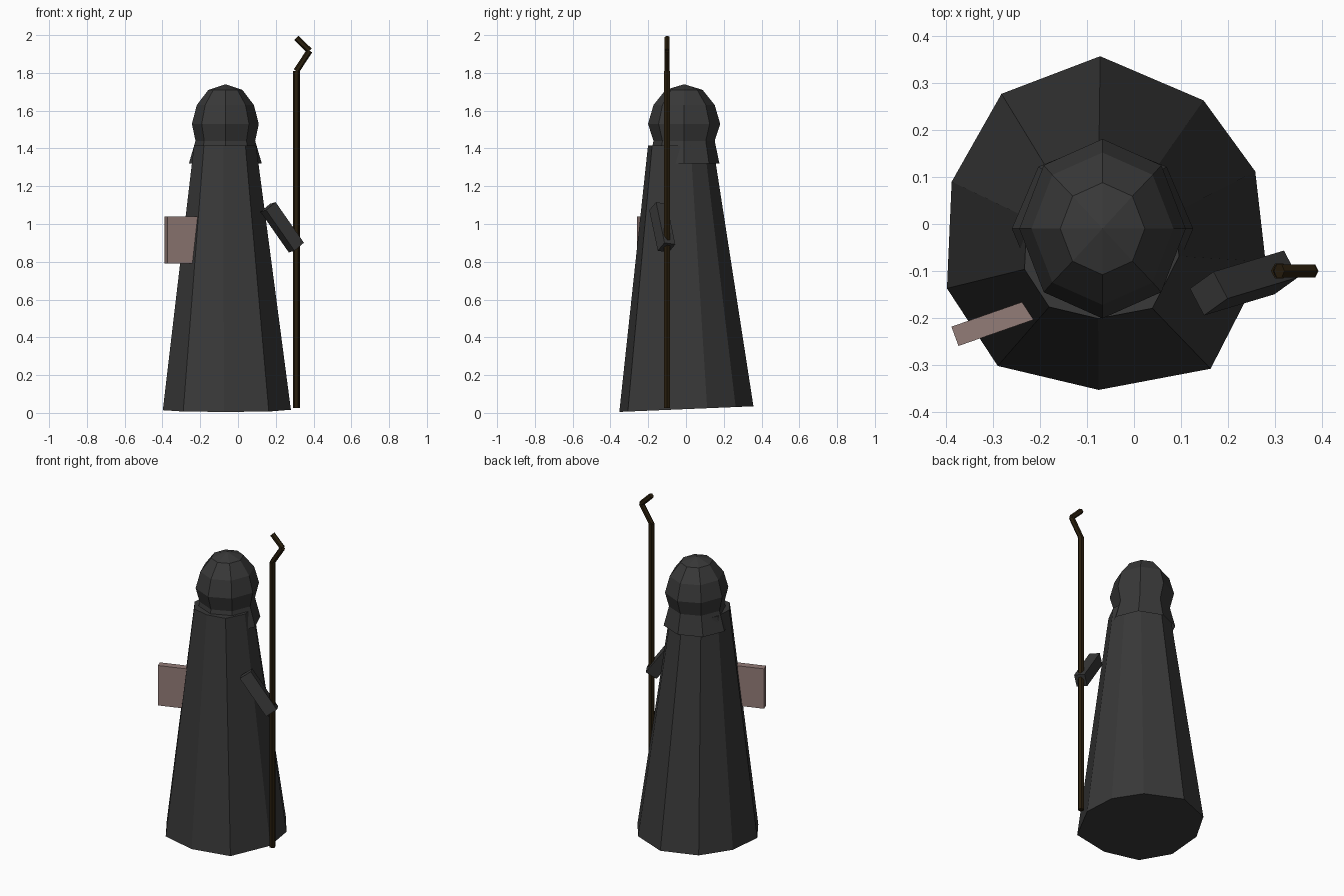
import bpy, bmesh, math
from mathutils import Vector

if "Cube" in bpy.data.objects:
    bpy.data.objects.remove(bpy.data.objects["Cube"])


def material(name, color):
    m = bpy.data.materials.new(name)
    m.diffuse_color = (*color, 1)
    m.use_nodes = True
    m.node_tree.nodes["Principled BSDF"].inputs["Base Color"].default_value = m.diffuse_color
    return m


CLOTH = material("charcoal cloth", (0.04, 0.04, 0.04))
WOOD = material("dark wood", (0.022, 0.013, 0.004))
COVER = material("dusty pink cover", (0.29, 0.2, 0.185))


def loft(name, rings, mat, cap_start=True, cap_end=True):
    """Join equal-length rings of points with flat quads."""
    bm = bmesh.new()
    loops = [[bm.verts.new(p) for p in ring] for ring in rings]
    n = len(loops[0])
    for a, b in zip(loops, loops[1:]):
        for i in range(n):
            j = (i + 1) % n
            bm.faces.new((a[i], a[j], b[j], b[i]))
    if cap_start:
        bm.faces.new(loops[0][::-1])
    if cap_end:
        bm.faces.new(loops[-1])
    bmesh.ops.remove_doubles(bm, verts=bm.verts, dist=1e-5)
    bmesh.ops.recalc_face_normals(bm, faces=bm.faces)
    me = bpy.data.meshes.new(name)
    bm.to_mesh(me)
    bm.free()
    me.materials.append(mat)
    ob = bpy.data.objects.new(name, me)
    bpy.context.collection.objects.link(ob)
    return ob


def block(name, start, along, u, v, mat):
    """Box swept from a rectangle centred on start."""
    s, d, u, v = Vector(start), Vector(along), Vector(u) / 2, Vector(v) / 2
    ring = [s - u - v, s + u - v, s + u + v, s - u + v]
    return loft(name, [ring, [p + d for p in ring]], mat)


def rod(name, a, b, r, mat, sides=6):
    """Hexagonal rod between two points in the staff plane."""
    a, b = Vector(a), Vector(b)
    side = Vector((0, 1, 0))
    other = side.cross((b - a).normalized())
    angles = [2 * math.pi * i / sides for i in range(sides)]
    offs = [r * (math.cos(t) * other + math.sin(t) * side) for t in angles]
    return loft(name, [[a + o for o in offs], [b + o for o in offs]], mat)


# Robe: uneven ten-sided hem tapering to the shoulders
hem = [(0.28, -0.08), (0.258, 0.112), (0.148, 0.263), (-0.072, 0.357),
       (-0.282, 0.277), (-0.388, 0.09), (-0.398, -0.137), (-0.29, -0.302),
       (-0.075, -0.353), (0.163, -0.308)]
bottom = [(x, y, 0.02 + 0.042 * y) for x, y in hem]
top = [(-0.07 + 0.485 * (x + 0.062), -0.03 + 0.485 * y, 1.415) for x, y in hem]
loft("robe", [bottom, top], CLOTH)

# Hood: eight-sided dome with a flared, open collar (radius x, radius y, z)
profile = [(0.193, 0.187, 1.32), (0.158, 0.162, 1.44), (0.177, 0.191, 1.53),
           (0.151, 0.162, 1.63), (0.09, 0.098, 1.71), (0.0, 0.0, 1.74)]
rings = [[(-0.067 + rx * math.cos(i * math.pi / 4),
           -0.01 + ry * math.sin(i * math.pi / 4), z) for i in range(8)]
         for rx, ry, z in profile[:-1]]
hood = loft("hood", rings, CLOTH, cap_start=False)
bm = bmesh.new()
bm.from_mesh(hood.data)
crown = max(bm.faces, key=lambda f: f.calc_center_median().z)
tip = bmesh.ops.poke(bm, faces=[crown])["verts"][0]
tip.co.z = profile[-1][2]
bmesh.ops.recalc_face_normals(bm, faces=bm.faces)
bm.to_mesh(hood.data)
bm.free()

# Sleeve reaching down to the staff
block("sleeve", (0.159, -0.148, 1.09), (0.15, 0.045, -0.215),
      (0.03, -0.057, 0.009), (-0.05, -0.036, -0.0425), CLOTH)

# Book tucked against the robe
block("book", (-0.298, -0.21, 0.79), (0, 0, 0.25),
      (0.166, 0.058, 0), (-0.015, 0.041, 0), COVER)

# Staff: long shaft and a bent crook
path = [(0.309, -0.1, 0.025), (0.309, -0.1, 1.81),
        (0.379, -0.1, 1.917), (0.309, -0.1, 1.985)]
for part, a, b, r in zip(("staff_shaft", "crook_lower", "crook_upper"),
                         path, path[1:], (0.018, 0.016, 0.016)):
    rod(part, a, b, r, WOOD)
